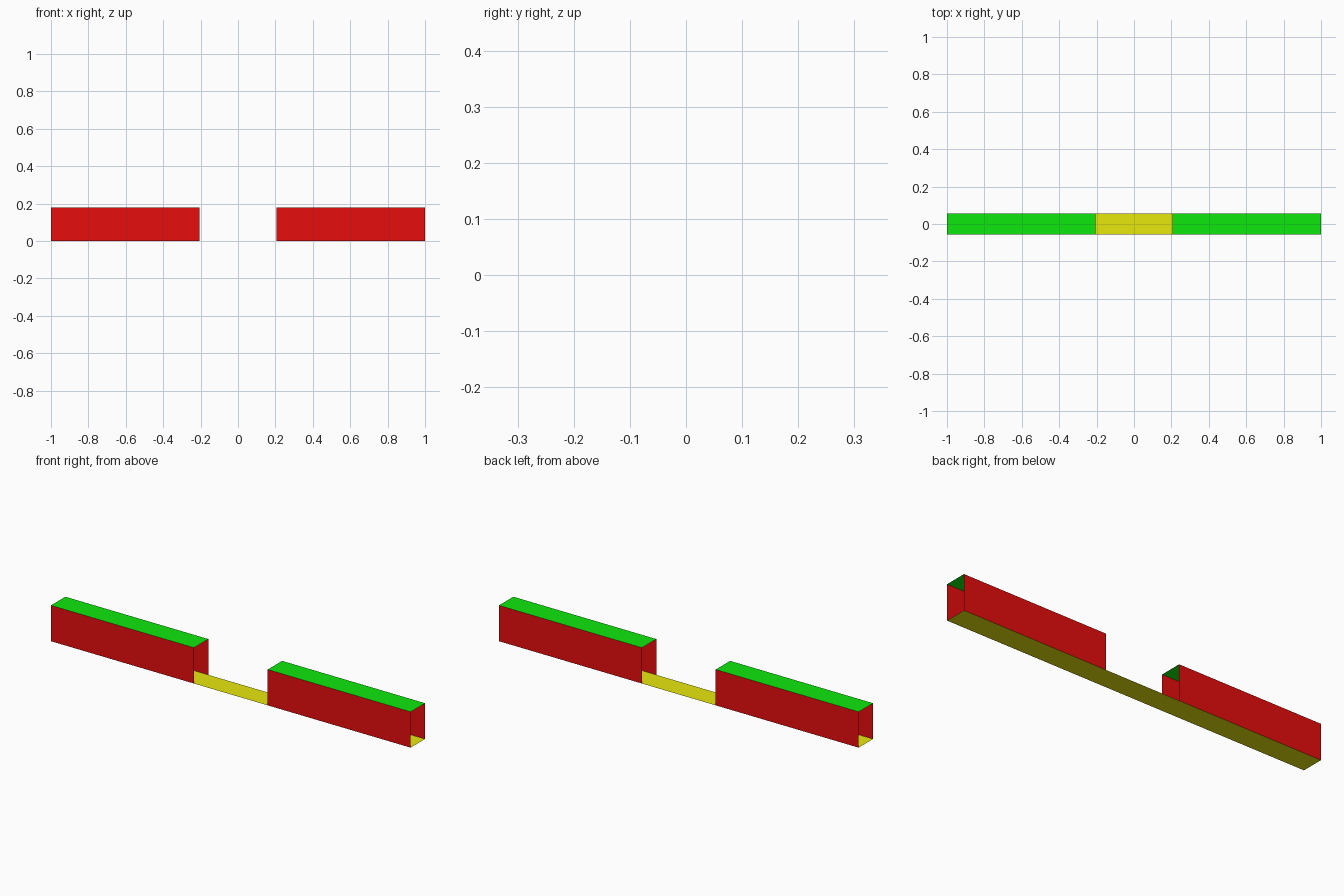
import bpy

if "Cube" in bpy.data.objects:
    bpy.data.objects.remove(bpy.data.objects["Cube"])

HALF_L, GAP, HALF_W, H = 1.0, 0.205, 0.057, 0.18


def material(name, rgb):
    m = bpy.data.materials.new(name)
    m.diffuse_color = (*rgb, 1.0)
    m.use_nodes = True
    m.node_tree.nodes["Principled BSDF"].inputs["Base Color"].default_value = m.diffuse_color
    return m


red = material("red", (0.8, 0.004, 0.004))
green = material("green", (0.004, 0.8, 0.004))
yellow = material("yellow", (0.8, 0.8, 0.004))


def panel(name, corners, mat):
    """Single flat four-sided sheet, corners counter-clockwise from outside."""
    mesh = bpy.data.meshes.new(name)
    mesh.from_pydata(corners, [], [(0, 1, 2, 3)])
    mesh.materials.append(mat)
    obj = bpy.data.objects.new(name, mesh)
    bpy.context.collection.objects.link(obj)
    return obj


# full-length floor strip, facing down
panel("floor_strip", [(-HALF_L, HALF_W, 0), (HALF_L, HALF_W, 0),
                      (HALF_L, -HALF_W, 0), (-HALF_L, -HALF_W, 0)], yellow)

# two open-ended channels: walls front and back, lid on top
for side, x0, x1 in (("left", -HALF_L, -GAP), ("right", GAP, HALF_L)):
    panel(side + "_front_wall", [(x0, -HALF_W, 0), (x1, -HALF_W, 0),
                                 (x1, -HALF_W, H), (x0, -HALF_W, H)], red)
    panel(side + "_back_wall", [(x1, HALF_W, 0), (x0, HALF_W, 0),
                                (x0, HALF_W, H), (x1, HALF_W, H)], red)
    panel(side + "_lid", [(x0, -HALF_W, H), (x1, -HALF_W, H),
                          (x1, HALF_W, H), (x0, HALF_W, H)], green)
